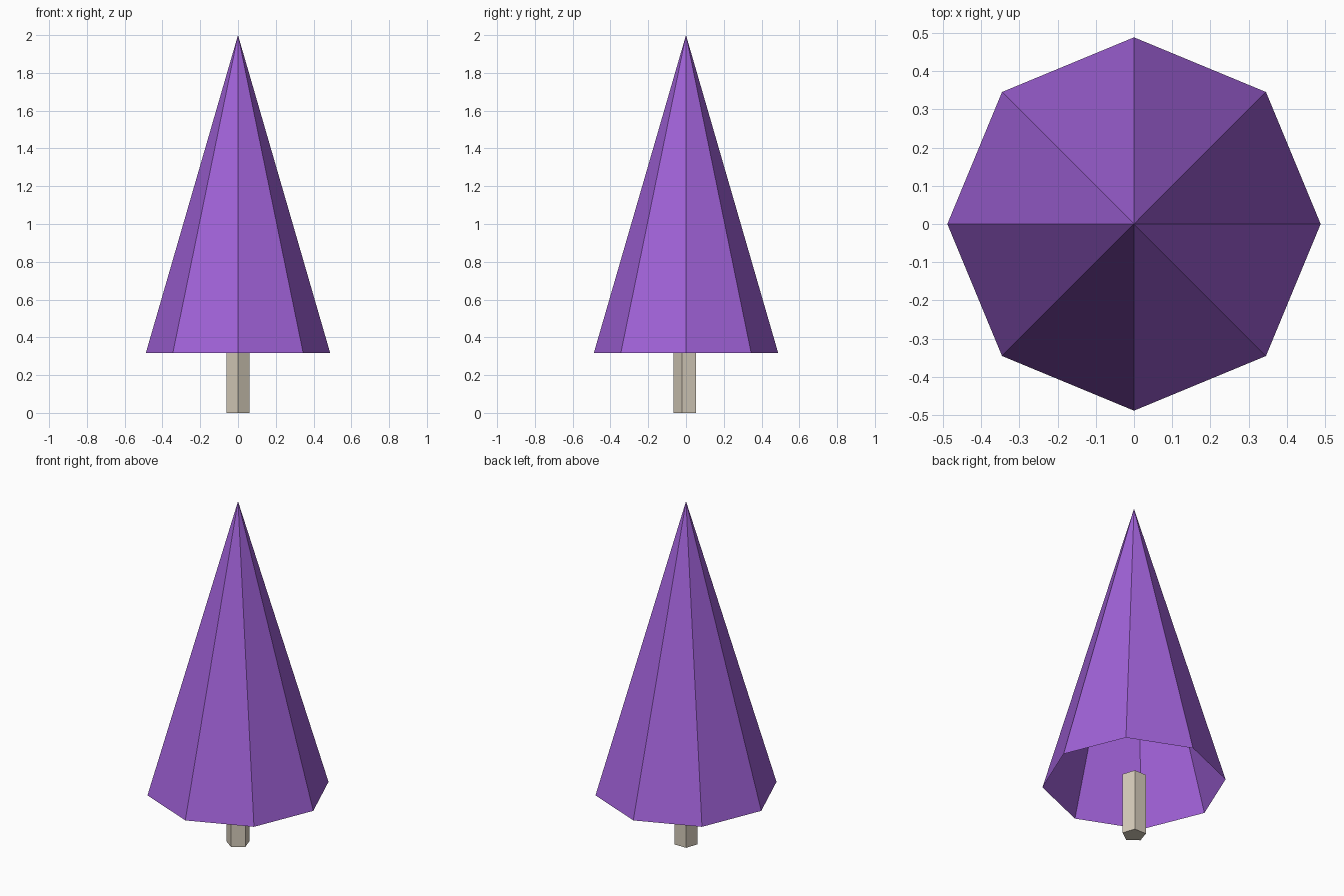
import bpy
import math

if "Cube" in bpy.data.objects:
    bpy.data.objects.remove(bpy.data.objects["Cube"], do_unlink=True)


def make_material(name, color):
    mat = bpy.data.materials.new(name)
    mat.use_nodes = True
    mat.diffuse_color = color
    mat.node_tree.nodes["Principled BSDF"].inputs["Base Color"].default_value = color
    return mat


def finish(name, mat):
    obj = bpy.context.object
    obj.name = name
    obj.data.name = name
    obj.data.materials.append(mat)
    bpy.ops.object.transform_apply(location=True, rotation=True, scale=True)
    bpy.ops.object.shade_flat()
    return obj


purple = make_material("purple foliage", (0.35, 0.12, 0.68, 1))
bark = make_material("pale bark", (0.68, 0.61, 0.50, 1))

HEIGHT = 2.0
RIM_Z = 0.317
TRUNK_TOP = 0.36

# Foliage: eight-sided hollow cone, open underneath
bpy.ops.mesh.primitive_cone_add(
    vertices=8, radius1=0.488, radius2=0, depth=HEIGHT - RIM_Z,
    end_fill_type='NOTHING', location=(0, 0, (HEIGHT + RIM_Z) / 2))
finish("foliage", purple)

# Trunk: five-sided post with one corner facing the front
bpy.ops.mesh.primitive_cylinder_add(
    vertices=5, radius=0.065, depth=TRUNK_TOP,
    location=(0, 0, TRUNK_TOP / 2), rotation=(0, 0, math.pi))
finish("trunk", bark)
